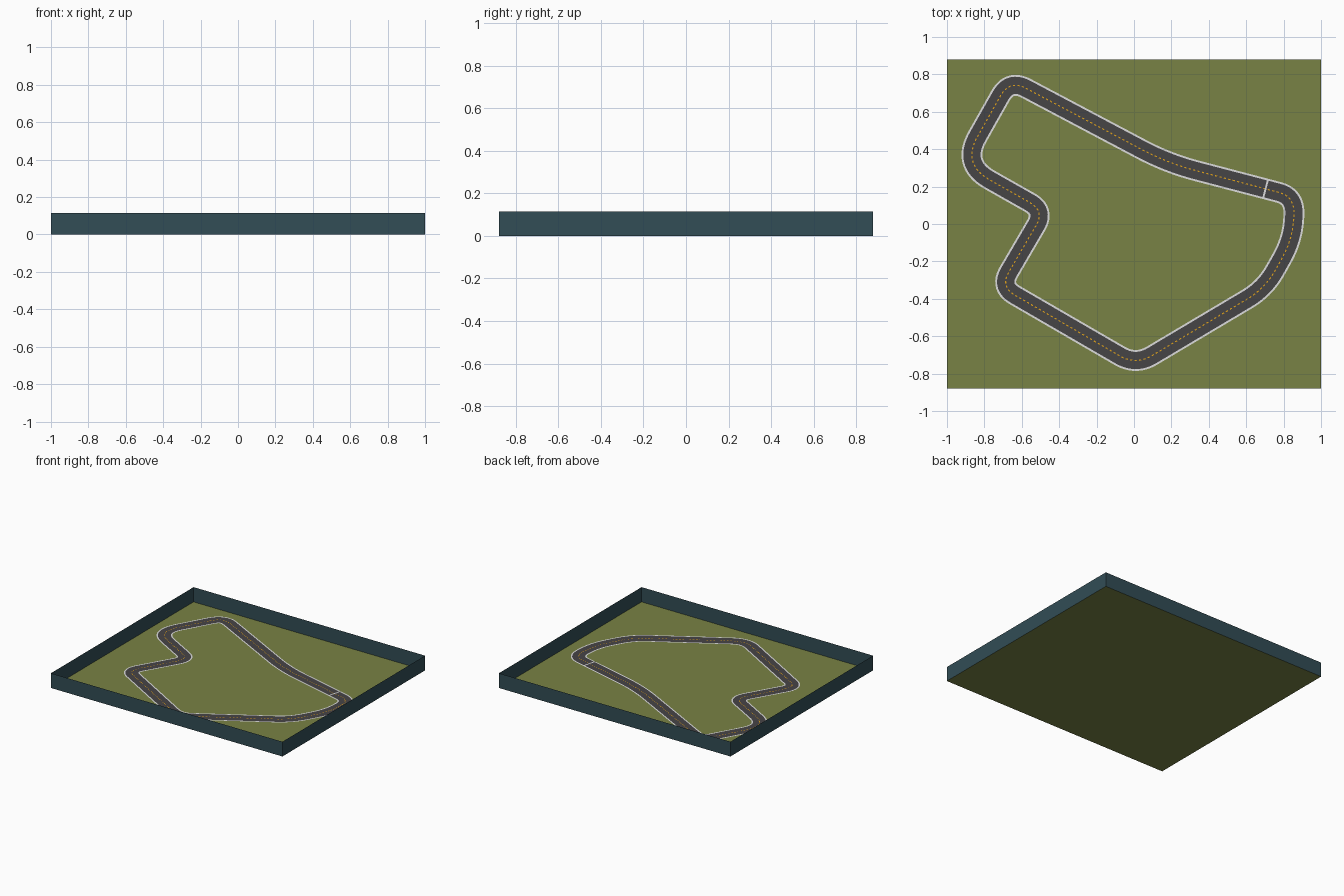
import bpy
from mathutils import Vector

if "Cube" in bpy.data.objects:
    bpy.data.objects.remove(bpy.data.objects["Cube"])


def material(name, rgb):
    m = bpy.data.materials.new(name)
    m.diffuse_color = (*rgb, 1)
    m.use_nodes = True
    m.node_tree.nodes["Principled BSDF"].inputs["Base Color"].default_value = m.diffuse_color
    return m


GRASS = material("grass green", (0.19, 0.225, 0.058))
WALL = material("dark teal", (0.032, 0.074, 0.092))
ASPHALT = material("asphalt grey", (0.062, 0.058, 0.062))
WHITE = material("line white", (0.72, 0.72, 0.72))
ORANGE = material("line orange", (0.75, 0.36, 0.01))


def add_mesh(name, verts, faces, mat):
    me = bpy.data.meshes.new(name)
    me.from_pydata(verts, [], faces)
    me.materials.append(mat)
    ob = bpy.data.objects.new(name, me)
    bpy.context.collection.objects.link(ob)
    return ob


# Track centre line: corner x, corner y, rounding length
CORNERS = [
    (0.855, 0.148, 0.085), (0.18, 0.325, 0.16), (-0.665, 0.772, 0.10),
    (-0.92, 0.32, 0.17), (-0.478, 0.07, 0.09), (-0.715, -0.335, 0.09),
    (0.01, -0.755, 0.10), (0.70, -0.345, 0.11), (0.855, -0.07, 0.13),
]


def rounded_path():
    pts, n = [], len(CORNERS)
    for i, (x, y, r) in enumerate(CORNERS):
        v = Vector((x, y))
        before = Vector(CORNERS[i - 1][:2])
        after = Vector(CORNERS[(i + 1) % n][:2])
        a = v + (before - v).normalized() * r
        b = v + (after - v).normalized() * r
        for k in range(17):
            t = k / 16
            pts.append(a * (1 - t) ** 2 + v * 2 * t * (1 - t) + b * t * t)
    return pts


def resample(pts, count):
    """Evenly spaced points around the closed path."""
    segs = list(zip(pts, pts[1:] + pts[:1]))
    step = sum((b - a).length for a, b in segs) / count
    out, travelled = [], 0.0
    for a, b in segs:
        length = (b - a).length
        while len(out) < count and len(out) * step < travelled + length:
            out.append(a.lerp(b, (len(out) * step - travelled) / length))
        travelled += length
    return out


PATH = resample(rounded_path(), 420)
N = len(PATH)


def side(i):
    t = (PATH[(i + 1) % N] - PATH[i - 1]).normalized()
    return Vector((-t.y, t.x))


def ribbon(name, inner, outer, z, mat, every=1):
    """Flat strip between two offsets from the centre line; every=2 makes dashes."""
    verts = []
    for i, p in enumerate(PATH):
        s = side(i)
        verts += [(*(p + s * inner), z), (*(p + s * outer), z)]
    faces = []
    for i in range(0, N, every):
        j = (i + 1) % N
        faces.append((2 * i, 2 * j, 2 * j + 1, 2 * i + 1))
    return add_mesh(name, verts, faces, mat)


# Ground and surrounding wall
X, Y, H = 1.0, 0.88, 0.115
base = [(-X, -Y), (X, -Y), (X, Y), (-X, Y)]
add_mesh("ground", [(x, y, 0) for x, y in base], [(0, 1, 2, 3)], GRASS)
add_mesh("boundary_wall", [(x, y, z) for z in (0, H) for x, y in base],
         [(i, (i + 1) % 4, (i + 1) % 4 + 4, i + 4) for i in range(4)], WALL)

# Road surface, its white borders and the dashed centre line
ribbon("road", -0.047, 0.047, 0.003, ASPHALT)
ribbon("left_border", 0.046, 0.056, 0.004, WHITE)
ribbon("right_border", -0.056, -0.046, 0.004, WHITE)
ribbon("centre_dashes", -0.003, 0.003, 0.004, ORANGE, every=2)

# Start line across the road
k = min(range(N), key=lambda i: (PATH[i] - Vector((0.705, 0.187))).length)
s = side(k)
t = Vector((s.y, -s.x))
add_mesh("start_line", [(*(PATH[k] + s * a + t * b), 0.005) for a, b in
         ((-0.056, -0.005), (-0.056, 0.005), (0.056, 0.005), (0.056, -0.005))],
         [(0, 1, 2, 3)], WHITE)
